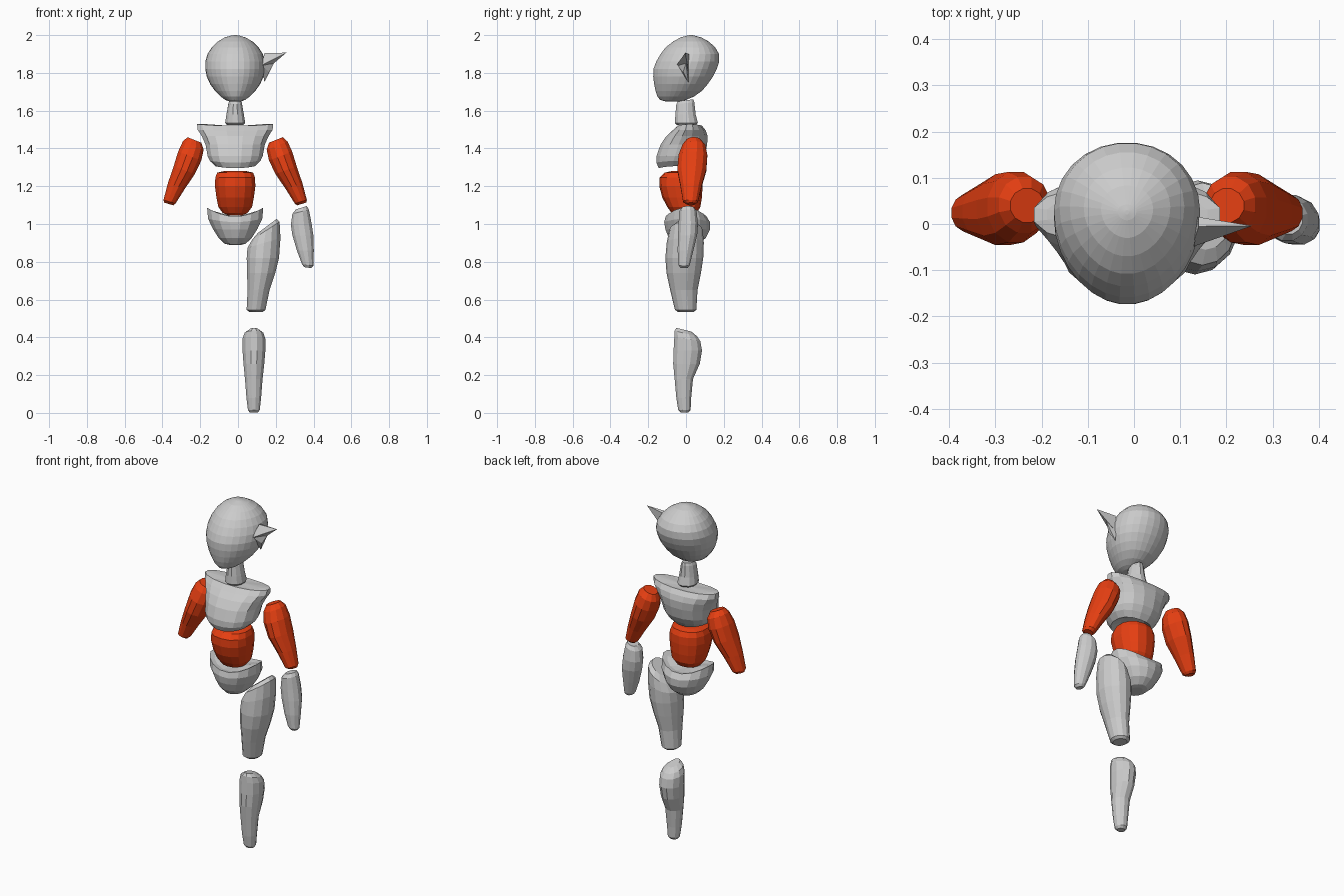
import bpy, bmesh
from math import cos, sin, pi, copysign

AXIS = -0.015  # body centre line

orange = bpy.data.materials.new("orange")
orange.diffuse_color = (0.8, 0.05, 0.006, 1)


def finish(name, bm, mat=None):
    bmesh.ops.recalc_face_normals(bm, faces=bm.faces)
    me = bpy.data.meshes.new(name)
    bm.to_mesh(me)
    bm.free()
    ob = bpy.data.objects.new(name, me)
    bpy.context.collection.objects.link(ob)
    if mat:
        me.materials.append(mat)


def loft(name, rings, sides=12, power=2.0, taper=0.0, mat=None, mirror=False):
    """Rings: (z, x0, x1, y0, y1, slope_x, slope_y, saddle), capped with fans."""
    bm = bmesh.new()
    loops, centres = [], []
    for ring in rings:
        z, x0, x1, y0, y1, sx, sy, sad = (tuple(ring) + (0, 0, 0))[:8]
        cx, cy, rx, ry = (x0 + x1) / 2, (y0 + y1) / 2, (x1 - x0) / 2, (y1 - y0) / 2
        flip = (lambda x: 2 * AXIS - x) if mirror else (lambda x: x)
        loop = []
        for i in range(sides):
            a = 2 * pi * (i + 0.5) / sides
            c, s = cos(a), sin(a)
            k = 1 / cos(pi / sides) ** 0.5
            dx = k * rx * copysign(abs(c) ** (2 / power), c) * (1 + taper * s)
            dy = k * ry * copysign(abs(s) ** (2 / power), s)
            loop.append(bm.verts.new((flip(cx + dx), cy + dy,
                                      z + sx * dx + sy * dy + sad * dx * dx)))
        loops.append(loop)
        centres.append((flip(cx), cy, z))
    for a, b in zip(loops, loops[1:]):
        for i in range(sides):
            j = (i + 1) % sides
            bm.faces.new((a[i], a[j], b[j], b[i]))
    for loop, co in ((loops[0], centres[0]), (loops[-1], centres[-1])):
        v = bm.verts.new(co)
        for i in range(sides):
            bm.faces.new((loop[i], loop[(i + 1) % sides], v))
    finish(name, bm, mat)


def sym(z, r, y0, y1, *rest):
    return (z, AXIS - r, AXIS + r, y0, y1) + rest


# Egg-shaped head with forward chin
loft("head", [
    sym(1.648, .028, -.105, -.03), sym(1.657, .052, -.137, .0),
    sym(1.675, .077, -.152, .043), sym(1.705, .106, -.162, .085),
    sym(1.74, .131, -.169, .115), sym(1.78, .149, -.174, .143),
    sym(1.82, .157, -.173, .163), sym(1.86, .157, -.158, .176),
    sym(1.90, .145, -.135, .175), sym(1.935, .123, -.108, .155),
    sym(1.965, .093, -.07, .122), sym(1.987, .056, -.03, .083),
    sym(1.998, .02, .008, .042), sym(2.0, .004, .02, .03)],
    sides=28, taper=.1)

# Pointed ear and its lobe
ear = bmesh.new()
for pts in ([(.125, -.05, 1.84), (.14, -.005, 1.905), (.14, .015, 1.9),
             (.13, .015, 1.80), (.256, -.004, 1.907)],
            [(.125, -.045, 1.84), (.14, .012, 1.75), (.165, -.015, 1.805),
             (.13, .015, 1.85), (.19, .0, 1.85)]):
    vs = [ear.verts.new(p) for p in pts]
    bmesh.ops.convex_hull(ear, input=vs)
finish("ear", ear)

# Neck
loft("neck", [
    sym(1.525, .045, -.05, .055), sym(1.535, .054, -.06, .064),
    sym(1.58, .047, -.057, .052), sym(1.64, .036, -.052, .045, 0, .1),
    sym(1.655, .028, -.043, .04, 0, .12)])

# Chest with flared shoulders and arched lower edge
loft("chest", [
    sym(1.32, .06, -.10, .03), sym(1.295, .105, -.145, .055, 0, 0, 1.0),
    sym(1.325, .135, -.158, .08, 0, 0, .5), sym(1.36, .147, -.157, .10),
    sym(1.42, .158, -.136, .113), sym(1.465, .178, -.105, .115)]
    + [sym(1.495, .20, -.072, .105, 0, 0, .1), sym(1.52, .203, -.045, .085, 0, 0, .2),
       sym(1.518, .175, -.028, .068, 0, 0, .4)], sides=16, power=2.2)

# Abdomen
loft("abdomen", [
    sym(1.045, .035, -.05, .03), sym(1.058, .066, -.075, .055),
    sym(1.09, .09, -.098, .075), sym(1.14, .1, -.124, .083),
    sym(1.20, .108, -.14, .086), sym(1.245, .106, -.138, .084),
    sym(1.272, .096, -.112, .07), sym(1.28, .06, -.075, .04)],
    sides=14, power=2.3, mat=orange)

# Pelvis with raised hips
loft("pelvis", [
    sym(.89, .032, -.05, .04), sym(.895, .055, -.065, .065),
    sym(.925, .088, -.092, .105), sym(.97, .12, -.11, .128, 0, 0, .4),
    sym(1.01, .145, -.117, .128, 0, 0, .9), sym(1.04, .15, -.108, .108, 0, 0, 2.1),
    sym(1.035, .125, -.08, .08, 0, 0, 2.4)], sides=16)

# Upper arms, mirrored pair
for side, mirror in (("right", False), ("left", True)):
    loft(side + "_upper_arm", [
        (1.106, .312, .362, .003, .048, .3), (1.118, .300, .365, -.016, .064, .3),
        (1.20, .252, .342, -.03, .084, .35), (1.285, .197, .312, -.047, .109, .35),
        (1.36, .163, .288, -.041, .114, .38), (1.415, .151, .263, -.02, .103, .4),
        (1.445, .164, .238, .003, .077, .4)], mat=orange, mirror=mirror)

# Single forearm
loft("forearm", [
    (.769, .35, .388, -.03, .01, -.15), (.783, .338, .4, -.04, .02, -.15),
    (.86, .311, .402, -.045, .04), (.94, .287, .4, -.043, .06),
    (1.0, .279, .39, -.04, .064, .1), (1.065, .287, .376, -.037, .057, .25),
    (1.086, .306, .365, -.022, .043, .3)])

# Single thigh with angled hip end
loft("thigh", [
    (.534, .06, .132, -.042, .04), (.546, .045, .146, -.058, .054),
    (.65, .05, .168, -.083, .06), (.74, .047, .198, -.102, .078),
    (.82, .045, .218, -.108, .09), (.90, .049, .226, -.101, .093, .3),
    (.965, .075, .221, -.088, .088, .65), (.99, .105, .205, -.055, .06, .75)],
    sides=14)

# Single shin with calf bulge
loft("shin", [
    (.002, .062, .106, -.028, .012), (.016, .052, .116, -.042, .025),
    (.08, .044, .123, -.052, .028), (.18, .036, .131, -.061, .038),
    (.26, .028, .14, -.069, .074), (.33, .023, .146, -.067, .086),
    (.39, .023, .146, -.063, .077, 0, -.15), (.42, .034, .135, -.061, .06, 0, -.25),
    (.44, .06, .11, -.052, .03, 0, -.25)])
